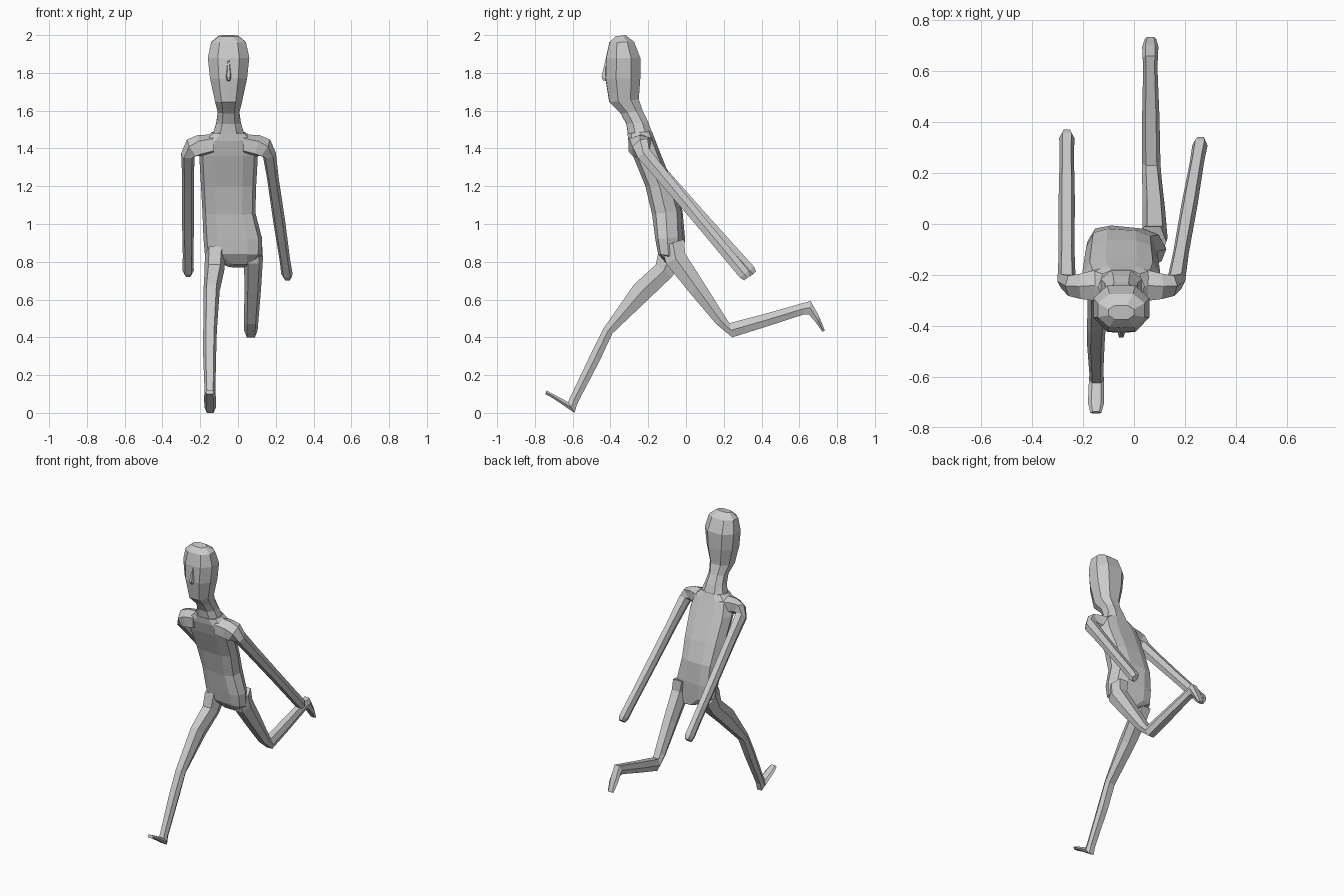
import bpy, bmesh
from mathutils import Vector as V

# Cross-section outlines: u runs along the width, v from front (-1) to back (1)
LIMB = [(-.6, -1), (.6, -1), (1, 0), (.6, 1), (-.6, 1), (-1, 0)]
HEAD = [(-.52, -1), (0, -1.02), (.52, -1), (1, -.4), (1, .45), (.5, 1), (-.5, 1), (-1, .45), (-1, -.4)]
BODY = [(-.5, -1), (.5, -1), (.88, -.7), (1, 0), (.8, .75), (.4, 1), (-.4, 1), (-.8, .75), (-1, 0), (-.88, -.7)]


def loft(name, rings, outline):
    """Skin through rings of (centre, width vector, depth vector)."""
    bm = bmesh.new()
    rows = [[bm.verts.new(V(c) + V(a) * u + V(b) * v) for u, v in outline] for c, a, b in rings]
    n = len(outline)
    for r, s in zip(rows, rows[1:]):
        for i in range(n):
            j = (i + 1) % n
            bm.faces.new((r[i], r[j], s[j], s[i]))
    bm.faces.new(rows[0])
    bm.faces.new(rows[-1])
    bmesh.ops.recalc_face_normals(bm, faces=bm.faces)
    me = bpy.data.meshes.new(name)
    bm.to_mesh(me)
    bm.free()
    ob = bpy.data.objects.new(name, me)
    bpy.context.collection.objects.link(ob)
    return ob


def side(cx, hx, yf, zf, yb, zb, twist=0):
    """Ring from its front and back points in the side view."""
    return ((cx, (yf + yb) / 2, (zf + zb) / 2), (hx, twist * hx, 0),
            (0, (yb - yf) / 2, (zb - zf) / 2))


# Torso, leaning forward with a slightly turned pelvis
loft("torso", [side(*r) for r in (
    (.01, .07, -.10, .785, -.02, .77),
    (-.025, .15, -.14, .84, -.015, .83, -.1),
    (-.028, .155, -.155, .92, -.012, .93, -.1),
    (-.048, .14, -.175, 1.05, -.022, 1.07, -.06),
    (-.05, .146, -.215, 1.2, -.065, 1.2),
    (-.05, .155, -.28, 1.36, -.13, 1.36),
    (-.05, .14, -.305, 1.44, -.165, 1.45),
    (-.05, .09, -.31, 1.48, -.18, 1.49))], BODY)

# Neck and head
loft("head", [side(*r) for r in (
    (-.05, .085, -.305, 1.47, -.175, 1.47),
    (-.05, .065, -.315, 1.53, -.20, 1.54),
    (-.05, .057, -.345, 1.585, -.23, 1.60),
    (-.05, .072, -.405, 1.645, -.25, 1.66),
    (-.05, .098, -.425, 1.77, -.242, 1.77),
    (-.05, .11, -.422, 1.88, -.242, 1.88),
    (-.05, .092, -.405, 1.96, -.275, 1.965),
    (-.05, .05, -.375, 1.993, -.32, 2.0))], HEAD)

# Nose
loft("nose", [side(-.05, .004, -.424, 1.88, -.41, 1.88),
              side(-.05, .014, -.447, 1.78, -.41, 1.77),
              side(-.05, .008, -.44, 1.76, -.41, 1.755)], LIMB)


def arm(name, s, hand):
    """Shoulder cap running out of the chest, then a straight arm swept back."""
    x0 = -.05 + s * .215
    start, end = V((x0, -.225, 1.375)), V(hand)
    d = (end - start).normalized()
    b = V((1, 0, 0)).cross(d).normalized()
    if b.y < 0:
        b = -b
    rings = [((-.05 + s * .08, -.24, 1.42), (0, 0, .055), (0, .065, 0)),
             ((-.05 + s * .15, -.245, 1.415), (s * .015, 0, .055), (0, .05, .01)),
             ((-.05 + s * .19, -.243, 1.405), (s * .03, 0, .042), (0, .04, .02))]
    for t, w, k in ((0, .036, .038), (.2, .031, .034), (.55, .032, .03),
                    (.85, .028, .03), (.97, .03, .03), (1, .02, .022)):
        rings.append((start.lerp(end, t), (s * w, 0, 0), b * k))
    loft(name, rings, LIMB)


arm("left_arm", 1, (.262, .325, .715))
arm("right_arm", -1, (-.264, .355, .735))

# Striding leg, in front
loft("front_leg", [side(*r) for r in (
    (-.12, .055, -.14, .88, -.02, .80),
    (-.125, .052, -.16, .785, -.075, .72),
    (-.14, .043, -.275, .68, -.19, .61),
    (-.148, .036, -.435, .45, -.39, .42),
    (-.15, .034, -.505, .31, -.455, .28),
    (-.148, .027, -.612, .085, -.575, .05),
    (-.147, .030, -.625, .058, -.59, .0),
    (-.149, .032, -.70, .098, -.705, .078),
    (-.15, .022, -.738, .118, -.745, .10))], LIMB)

# Trailing leg, bent at the knee
loft("rear_leg", [side(*r) for r in (
    (.072, .055, -.13, .88, -.01, .92),
    (.082, .05, -.105, .79, -.005, .845),
    (.078, .044, .02, .635, .10, .68),
    (.07, .038, .16, .47, .21, .505),
    (.068, .036, .245, .40, .23, .475),
    (.066, .034, .43, .458, .42, .525),
    (.064, .028, .62, .52, .615, .58),
    (.064, .030, .65, .522, .66, .592),
    (.064, .032, .69, .475, .705, .51),
    (.065, .022, .722, .43, .735, .436))], LIMB)
